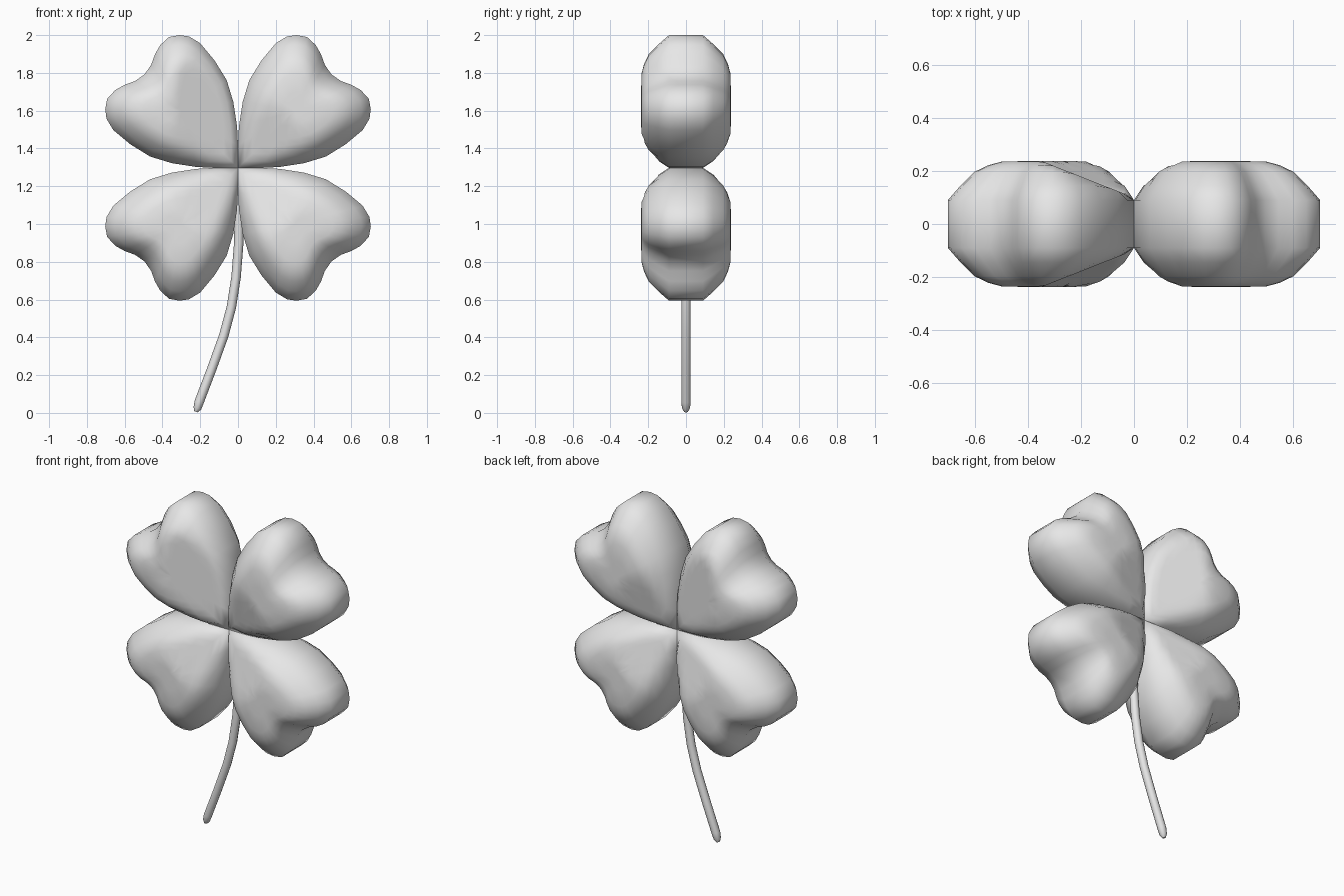
import bpy, bmesh, math

if "Cube" in bpy.data.objects:
    bpy.data.objects.remove(bpy.data.objects["Cube"])

grey = bpy.data.materials.new("light_grey")
grey.diffuse_color = (0.8, 0.8, 0.8, 1)
grey.use_nodes = True
grey.node_tree.nodes["Principled BSDF"].inputs["Base Color"].default_value = grey.diffuse_color

CENTRE_Z = 1.297
# Half of the heart outline, from the inner tip to the notch; mirrored on the diagonal
half = [(0, 0), (0, .12), (.005, .22), (.025, .35), (.06, .465), (.125, .57),
        (.2, .66), (.26, .696), (.31, .703), (.365, .693), (.412, .65),
        (.44, .6), (.46, .545), (.495, .495)]
outline = half + [(b, a) for a, b in reversed(half[1:-1])]
# Puffy section: (scale towards the leaf middle, half thickness)
rings = [(1, .09), (.88, .145), (.75, .197), (.62, .222), (.5, .235), (.25, .238), (.1, .238)]
PIVOT = .3


def make_leaf(name, sx, sz, wedge):
    bm = bmesh.new()

    def place(p, s, y):
        a, b = (PIVOT + (c - PIVOT) * s for c in p)
        # Leaf thins in a straight wedge towards the clover centre
        limit = .1 + .138 * min(1, (a + b) / .54)
        if wedge:
            limit = min(limit, .1 + .15 * min(1, a / .38))
        y = math.copysign(min(abs(y), limit), y)
        return bm.verts.new((sx * a, y, CENTRE_Z + sz * b))

    # Rings run from the back middle, round the rim, to the front middle
    profile = [(s, y) for s, y in reversed(rings)] + [(s, -y) for s, y in rings]
    loops = [[place(p, s, y) for p in outline] for s, y in profile]
    n = len(outline)
    for r0, r1 in zip(loops, loops[1:]):
        for i in range(n):
            j = (i + 1) % n
            bm.faces.new((r0[i], r0[j], r1[j], r1[i]))
    for loop, y in ((loops[0], .24), (loops[-1], -.24)):
        mid = place((PIVOT, PIVOT), 1, y)
        for i in range(n):
            bm.faces.new((loop[i], loop[(i + 1) % n], mid))
    bmesh.ops.recalc_face_normals(bm, faces=bm.faces)
    me = bpy.data.meshes.new(name)
    bm.to_mesh(me)
    bm.free()
    me.materials.append(grey)
    ob = bpy.data.objects.new(name, me)
    bpy.context.collection.objects.link(ob)
    bpy.ops.object.select_all(action='DESELECT')
    ob.select_set(True)
    bpy.context.view_layer.objects.active = ob
    bpy.ops.object.shade_smooth_by_angle(angle=math.radians(60))


# Four leaves; the upper left one has the longer wedge
for vert, sz in (("upper", 1), ("lower", -1)):
    for side, sx in (("left", -1), ("right", 1)):
        make_leaf(f"{vert}_{side}_leaf", sx, sz, sx < 0 < sz)

# Curved stem with a rounded foot
path = [(0, 1.28, 1), (.005, 1.05, 1), (.004, .9, 1), (-.01, .72, 1),
        (-.035, .56, 1), (-.075, .41, 1), (-.14, .23, 1), (-.205, .06, 1),
        (-.215, .025, .85), (-.222, .006, .4)]
cu = bpy.data.curves.new("stem", 'CURVE')
cu.dimensions = '3D'
cu.bevel_depth = .025
cu.bevel_resolution = 2
cu.use_fill_caps = True
sp = cu.splines.new('POLY')
sp.points.add(len(path) - 1)
for pt, (x, z, r) in zip(sp.points, path):
    pt.co = (x, 0, z, 1)
    pt.radius = r
sp.use_smooth = True
cu.materials.append(grey)
bpy.context.collection.objects.link(bpy.data.objects.new("stem", cu))
